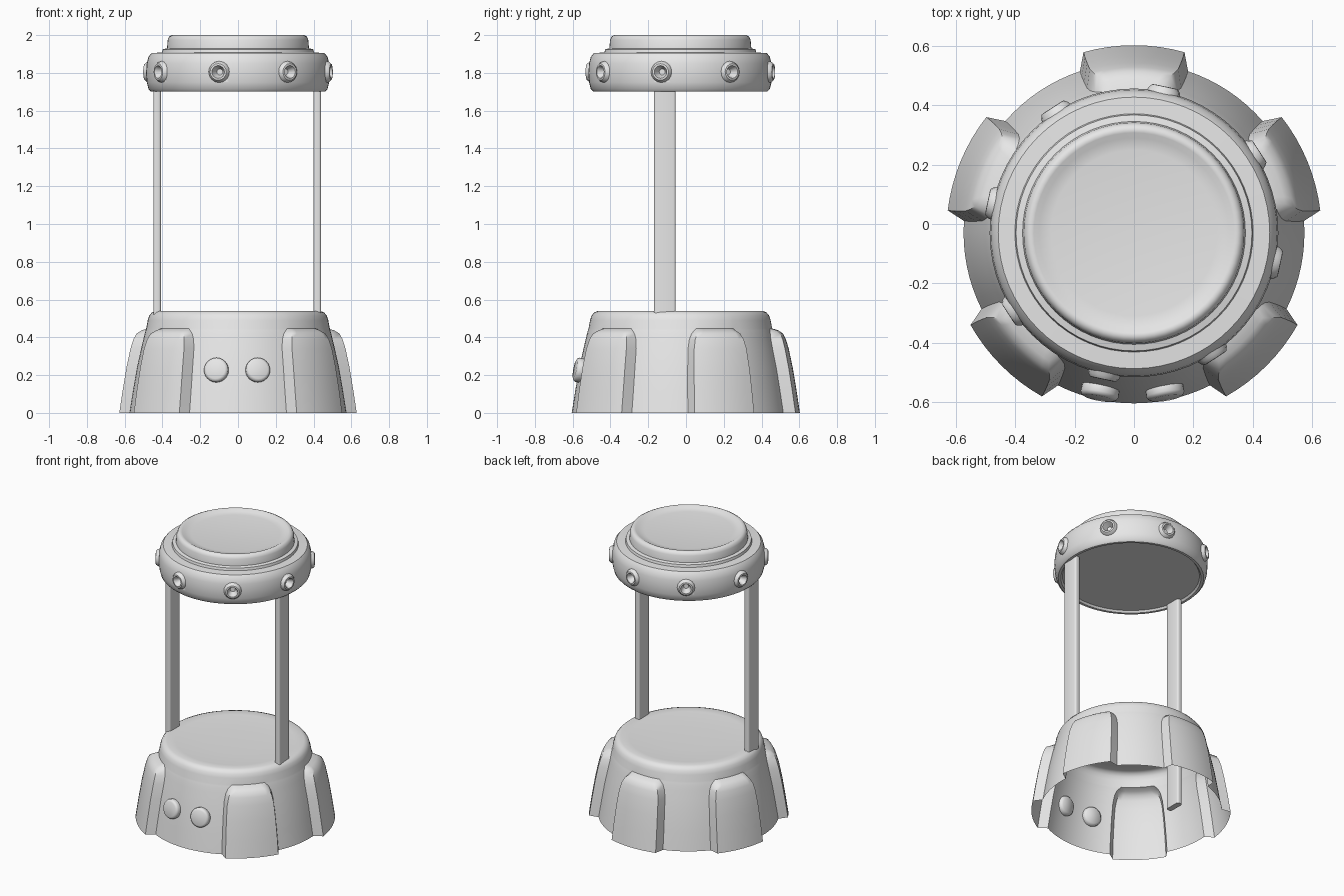
import bpy, bmesh, math
from mathutils import Vector, Matrix

if "Cube" in bpy.data.objects:
    bpy.data.objects.remove(bpy.data.objects["Cube"], do_unlink=True)

grey = bpy.data.materials.new("plain_grey")
grey.use_nodes = True
grey.diffuse_color = (0.8, 0.8, 0.8, 1)
grey.node_tree.nodes["Principled BSDF"].inputs["Base Color"].default_value = (0.8, 0.8, 0.8, 1)

AXIS = Vector((0, -0.03, 0))    # shared centre line of base and cap


def finish(name, bm, angle=40):
    mesh = bpy.data.meshes.new(name)
    bm.to_mesh(mesh)
    bm.free()
    mesh.materials.append(grey)
    ob = bpy.data.objects.new(name, mesh)
    bpy.context.collection.objects.link(ob)
    bpy.ops.object.select_all(action='DESELECT')
    ob.select_set(True)
    bpy.context.view_layer.objects.active = ob
    bpy.ops.object.shade_smooth_by_angle(angle=math.radians(angle))
    return ob


def loft(bm, rings, cap_start=True, cap_end=True):
    """Skin a stack of point rings, with optional end caps."""
    loops = [[bm.verts.new(p) for p in ring] for ring in rings]
    n = len(loops[0])
    for a, b in zip(loops, loops[1:]):
        for i in range(n):
            j = (i + 1) % n
            bm.faces.new((a[i], a[j], b[j], b[i]))
    if cap_start:
        bm.faces.new(loops[0][::-1])
    if cap_end:
        bm.faces.new(loops[-1])


def lathe(bm, profile, matrix, sides):
    """Revolve (radius, height) pairs about the local z axis."""
    loft(bm, [[matrix @ Vector((r * math.cos(t), r * math.sin(t), h))
               for t in (math.tau * i / sides for i in range(sides))]
              for r, h in profile])


def facing(origin, direction):
    return Matrix.Translation(origin) @ direction.to_track_quat('Z', 'Y').to_matrix().to_4x4()


# Base: hollow bell with five buttress lobes, open underneath
LOBES = [-45, 22.5, 90, 157.5, 225]
OFFSETS = [-18.5, -15.6, -12, -8, -4, 0, 4, 8, 12, 15.6, 18.5]
# height, wall radius, lobe depth, lobe width factor
ROWS = [(0, 0.575, 0.058, 1), (0.12, 0.556, 0.059, 1), (0.24, 0.535, 0.06, 0.99),
        (0.34, 0.513, 0.061, 0.97), (0.39, 0.501, 0.058, 0.92), (0.42, 0.494, 0.05, 0.84),
        (0.437, 0.489, 0.03, 0.74), (0.447, 0.486, 0, 0.68), (0.49, 0.478, 0, 0.68),
        (0.515, 0.47, 0, 0.68), (0.532, 0.456, 0, 0.68), (0.54, 0.435, 0, 0.68),
        (0.536, 0.38, 0, 0.68), (0.53, 0.2, 0, 0.68)]


def base_ring(z, radius, lobe, width):
    points = []
    for k, centre in enumerate(LOBES):
        for o in OFFSETS:
            out = lobe if abs(o) < 16 else 0
            points.append((centre + o * width, radius + out))
        # plain wall up to the next lobe
        following = LOBES[k + 1] if k < 4 else LOBES[0] + 360
        start = centre + OFFSETS[-1] * width
        stop = following + OFFSETS[0] * width
        steps = 8 if k < 4 else 14
        points += [(start + (stop - start) * i / steps, radius) for i in range(1, steps)]
    return [AXIS + Vector((r * math.cos(math.radians(a)), r * math.sin(math.radians(a)), z))
            for a, r in points]


bm = bmesh.new()
loft(bm, [base_ring(*row) for row in ROWS], cap_start=False)
finish("base_shell", bm, 50)

# Two round studs on the front of the base
for side, x in (("right", -0.113), ("left", 0.103)):
    bm = bmesh.new()
    m = facing(Vector((x, -0.557, 0.225)), Vector((x * 1.6, -1, 0.18)))
    lathe(bm, [(0.05, -0.03), (0.064, -0.015), (0.065, 0.018), (0.06, 0.027), (0.05, 0.032)], m, 24)
    finish(side + "_front_stud", bm, 50)

# Two flat uprights
for side, x in (("right", -0.428), ("left", 0.42)):
    bm = bmesh.new()
    bmesh.ops.create_cube(bm, size=1)
    bmesh.ops.scale(bm, vec=(0.04, 0.115, 1.5), verts=bm.verts)
    upright = [e for e in bm.edges if abs(e.verts[0].co.z - e.verts[1].co.z) > 1]
    bmesh.ops.bevel(bm, geom=upright, offset=0.012, segments=3, profile=0.5, affect='EDGES')
    bmesh.ops.translate(bm, vec=(x, -0.112, 0.97), verts=bm.verts)
    finish(side + "_upright", bm)

# Cap: stepped disc with a shallow dish on top
bm = bmesh.new()
lathe(bm, [(0.435, 1.715), (0.445, 1.702), (0.462, 1.702), (0.474, 1.715), (0.483, 1.75),
           (0.487, 1.8), (0.483, 1.85), (0.474, 1.885), (0.458, 1.905), (0.402, 1.908),
           (0.398, 1.925), (0.376, 1.93), (0.372, 1.975), (0.364, 1.993), (0.35, 2),
           (0.338, 1.998), (0.32, 1.988), (0.28, 1.982)],
      Matrix.Translation(AXIS), 64)
cap = finish("cap", bm)

# Sockets around the cap rim
HEADINGS = [math.radians(-12 + 45 * k) for k in range(8)]
mounts = [facing(AXIS + Vector((0, 0, 1.805)), Vector((math.sin(a), -math.cos(a), 0)))
          for a in HEADINGS]
bm = bmesh.new()
for m in mounts:
    lathe(bm, [(0.037, 0.45), (0.037, 0.56)], m, 16)
cutter = finish("socket_cutter", bm)
cutter.hide_render = True
cut = cap.modifiers.new("sockets", 'BOOLEAN')
cut.operation = 'DIFFERENCE'
cut.solver = 'EXACT'
cut.object = cutter
bpy.context.view_layer.objects.active = cap
bpy.ops.object.modifier_apply(modifier=cut.name)
bpy.data.objects.remove(cutter, do_unlink=True)

bm = bmesh.new()
for m in mounts:
    lathe(bm, [(0.062, 0.462), (0.054, 0.492), (0.044, 0.504), (0.034, 0.505),
               (0.028, 0.49), (0.014, 0.457)], m, 16)
finish("cap_sockets", bm)
